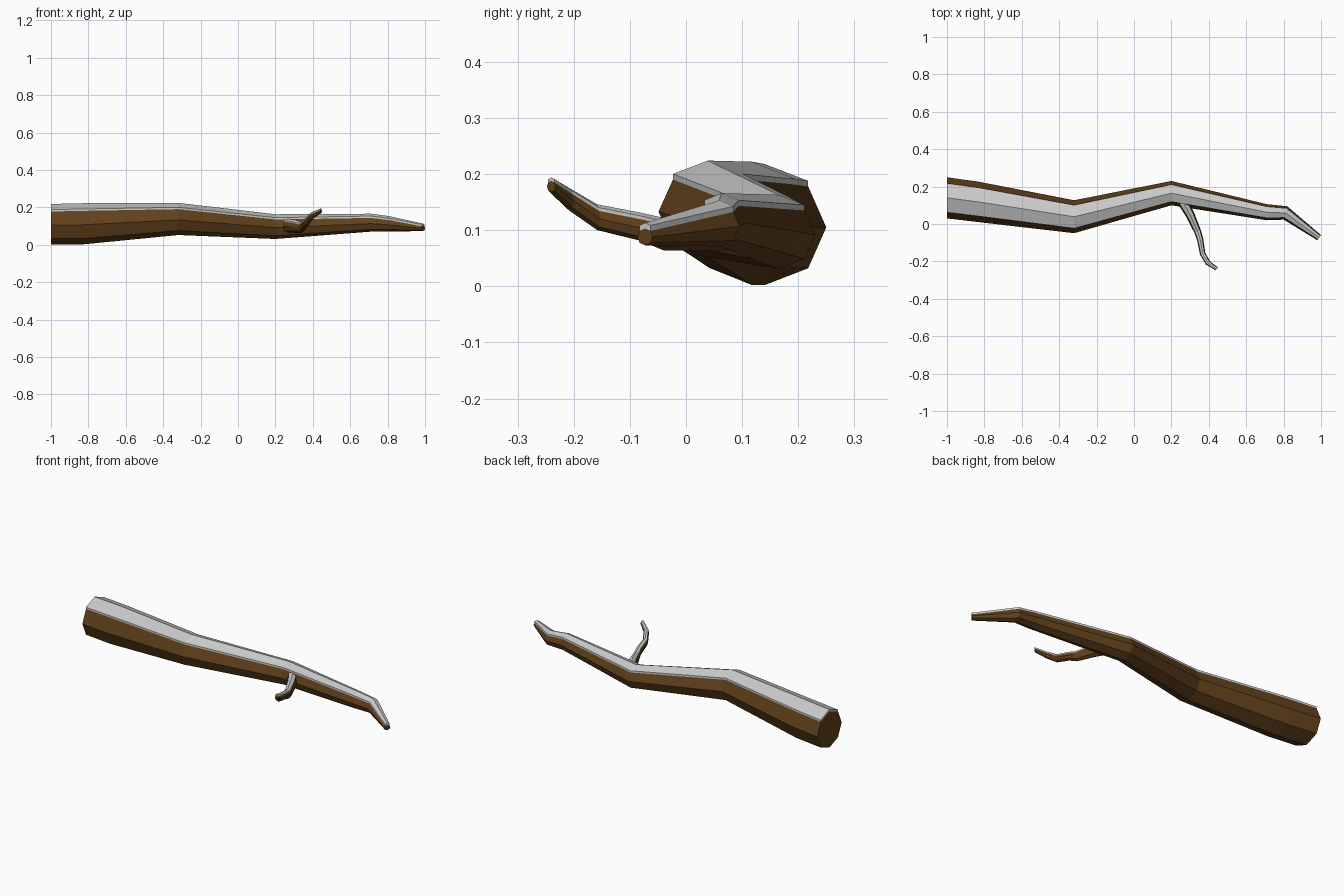
import bpy, bmesh, math
from mathutils import Vector

if "Cube" in bpy.data.objects:
    bpy.data.objects.remove(bpy.data.objects["Cube"])

bark = bpy.data.materials.new("bark")
bark.diffuse_color = (0.12, 0.052, 0.011, 1)
bark.use_nodes = True
bark.node_tree.nodes["Principled BSDF"].inputs["Base Color"].default_value = bark.diffuse_color


def loft(name, sections, mat=None):
    """Skin a list of closed rings and cap both ends."""
    bm = bmesh.new()
    rings = [[bm.verts.new(p) for p in s] for s in sections]
    n = len(rings[0])
    for a, b in zip(rings, rings[1:]):
        for i in range(n):
            j = (i + 1) % n
            bm.faces.new((a[i], a[j], b[j], b[i]))
    bm.faces.new(rings[0])
    bm.faces.new(rings[-1])
    bmesh.ops.recalc_face_normals(bm, faces=bm.faces)
    me = bpy.data.meshes.new(name)
    bm.to_mesh(me)
    bm.free()
    ob = bpy.data.objects.new(name, me)
    bpy.context.collection.objects.link(ob)
    if mat:
        me.materials.append(mat)
    return ob


def limb(name, stations, lift):
    """Octagonal limb plus a thin pale layer over its two top sides.
    Station: x, y, z, side radius, vertical radius, heading in degrees."""
    wood, cover = [], []
    for x, y, z, rs, rz, heading in stations:
        h = math.radians(heading)
        side = Vector((-math.sin(h), math.cos(h), 0))
        c = Vector((x, y, z))
        ring = [c + side * rs * math.cos(math.tau * k / 8)
                + Vector((0, 0, rz * math.sin(math.tau * k / 8))) for k in range(8)]
        wood.append(ring)
        top = ring[1:4]
        up = Vector((0, 0, lift))
        cover.append(top + [p + up for p in reversed(top)])
    loft(name, wood, bark)
    loft(name + "_top_cover", cover)


# main log, thick end at -x
limb("log", [
    (-1.00, 0.140, 0.105, 0.110, 0.103, 0),
    (-0.83, 0.118, 0.107, 0.108, 0.105, 0),
    (-0.32, 0.039, 0.133, 0.088, 0.081, 0),
    (0.20, 0.165, 0.092, 0.065, 0.061, 0),
    (0.71, 0.063, 0.113, 0.043, 0.043, 0),
    (0.81, 0.059, 0.107, 0.037, 0.036, -15),
    (0.99, -0.073, 0.088, 0.017, 0.015, -36),
], 0.010)

# side twig
limb("twig", [
    (0.255, 0.130, 0.100, 0.030, 0.035, -65),
    (0.300, 0.050, 0.096, 0.024, 0.032, -65),
    (0.340, -0.040, 0.090, 0.019, 0.026, -68),
    (0.353, -0.080, 0.103, 0.017, 0.022, -75),
    (0.367, -0.158, 0.120, 0.015, 0.020, -72),
    (0.395, -0.208, 0.152, 0.014, 0.017, -52),
    (0.443, -0.240, 0.178, 0.010, 0.010, -38),
], 0.006)
